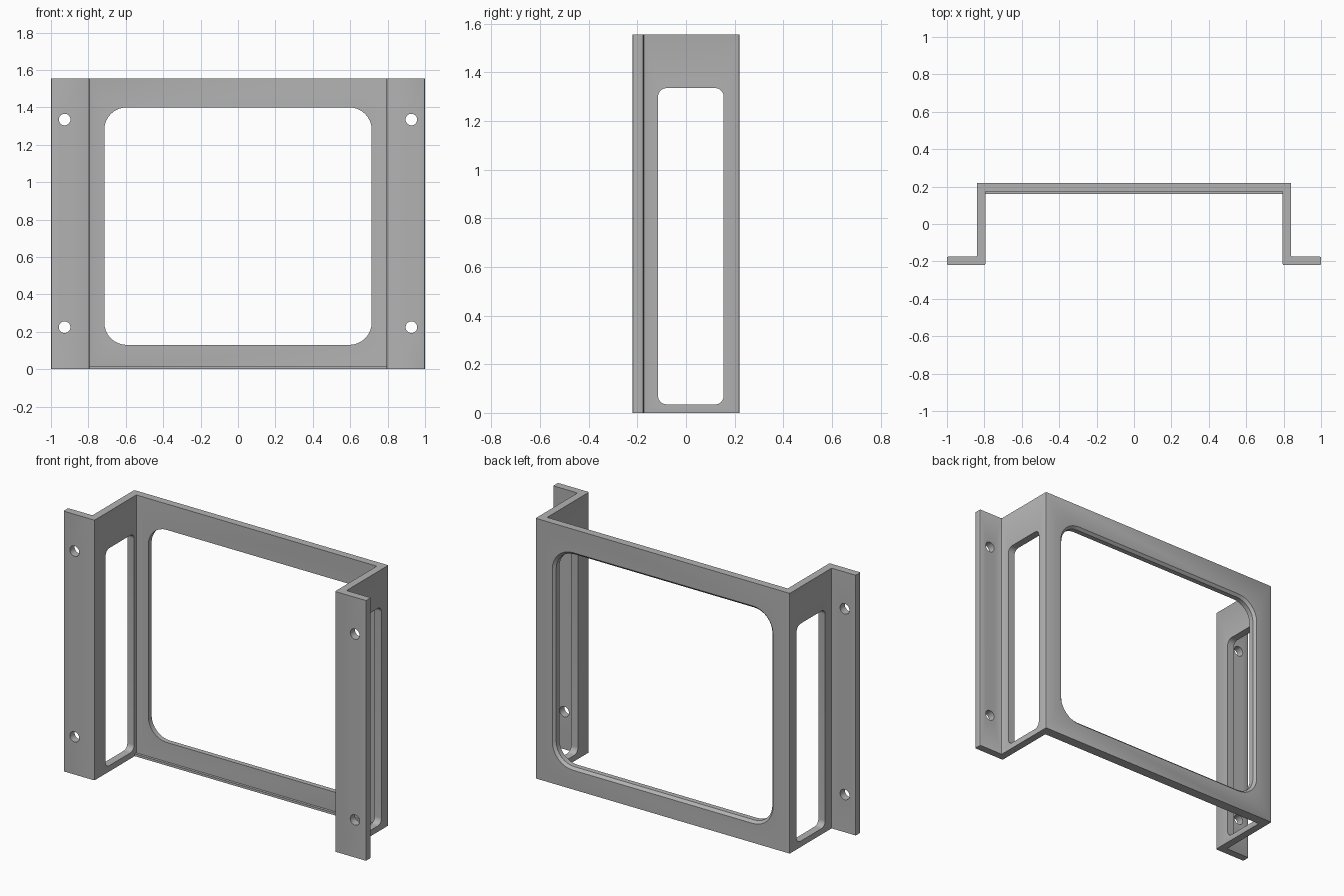
import bpy, bmesh
from math import cos, sin, pi
from mathutils import Vector

if "Cube" in bpy.data.objects:
    bpy.data.objects.remove(bpy.data.objects["Cube"], do_unlink=True)

HEIGHT = 1.555
WALL = 0.045

grey = bpy.data.materials.new("plain grey")
grey.use_nodes = True
grey.diffuse_color = (0.45, 0.45, 0.45, 1)
grey.node_tree.nodes["Principled BSDF"].inputs["Base Color"].default_value = (0.45, 0.45, 0.45, 1)


def finish(name, bm):
    bmesh.ops.recalc_face_normals(bm, faces=bm.faces)
    mesh = bpy.data.meshes.new(name)
    bm.to_mesh(mesh)
    bm.free()
    mesh.materials.append(grey)
    obj = bpy.data.objects.new(name, mesh)
    bpy.context.collection.objects.link(obj)
    return obj


def rounded_rect(u0, u1, v0, v1, r, steps=8):
    """Outline of a rounded rectangle, counter-clockwise."""
    corners = [(u1 - r, v1 - r), (u0 + r, v1 - r), (u0 + r, v0 + r), (u1 - r, v0 + r)]
    return [(u + r * cos((k + i / steps) * pi / 2), v + r * sin((k + i / steps) * pi / 2))
            for k, (u, v) in enumerate(corners) for i in range(steps + 1)]


def loft(name, sections, axis):
    """Solid through matching outlines, each a (depth, outline) pair along x or y."""
    bm = bmesh.new()
    rings = [[bm.verts.new((d, u, v) if axis == "x" else (u, d, v)) for u, v in outline]
             for d, outline in sections]
    for a, b in zip(rings, rings[1:]):
        for i in range(len(a)):
            j = (i + 1) % len(a)
            bm.faces.new((a[i], a[j], b[j], b[i]))
    bm.faces.new(rings[0])
    bm.faces.new(rings[-1])
    return finish(name, bm)


# Bracket body: hat-shaped profile pulled upward
half = [(0.795, 0.175), (0.795, -0.22), (1.0, -0.22), (1.0, -0.175), (0.84, -0.175), (0.84, 0.22)]
profile = half + [(-x, y) for x, y in reversed(half)]
bm = bmesh.new()
base = bm.faces.new([bm.verts.new((x, y, 0)) for x, y in profile])
grown = bmesh.ops.extrude_face_region(bm, geom=[base])["geom"]
bmesh.ops.translate(bm, verts=[g for g in grown if isinstance(g, bmesh.types.BMVert)],
                    vec=Vector((0, 0, HEIGHT)))
bmesh.ops.recalc_face_normals(bm, faces=bm.faces)
uprights = [e for e in bm.edges if abs(e.verts[0].co.z - e.verts[1].co.z) > 1]
bmesh.ops.bevel(bm, geom=uprights, offset=0.006, segments=2, profile=0.5, affect="EDGES")
body = finish("bracket_body", bm)

# Large window with a flared rear rim
flare = 0.015


def window(grow):
    return rounded_rect(-0.715 - grow, 0.715 + grow, 0.13 - grow, 1.40 + grow, 0.12 + grow)


cutters = [loft("window_cutter", [(0.1, window(0)), (0.22 - flare, window(0)),
                                  (0.22, window(flare)), (0.3, window(flare))], "y")]

# Side slots and screw holes, mirrored
slot = rounded_rect(-0.115, 0.155, 0.035, 1.335, 0.035)
for s in (-1, 1):
    cutters.append(loft("slot_cutter", [(s * 0.7, slot), (s * 0.9, slot)], "x"))
    for z in (0.225, 1.335):
        x = s * 0.927
        hole = rounded_rect(x - 0.031, x + 0.031, z - 0.031, z + 0.031, 0.0309)
        cutters.append(loft("hole_cutter", [(-0.3, hole), (-0.1, hole)], "y"))

bpy.context.view_layer.objects.active = body
for cutter in cutters:
    cutter.hide_render = True
    mod = body.modifiers.new("cut", "BOOLEAN")
    mod.operation = "DIFFERENCE"
    mod.solver = "EXACT"
    mod.object = cutter
    bpy.ops.object.modifier_apply(modifier=mod.name)
    bpy.data.objects.remove(cutter, do_unlink=True)

# Thin ledge along the inside bottom edge
ledge = [(0.16, 0), (0.18, 0), (0.18, 0.014), (0.16, 0.014)]
loft("bottom_ledge", [(-0.797, ledge), (0.797, ledge)], "x")

# Smooth the rounded corners, keep the edges crisp
bpy.ops.object.select_all(action="DESELECT")
body.select_set(True)
bpy.ops.object.shade_smooth_by_angle(angle=0.5)
